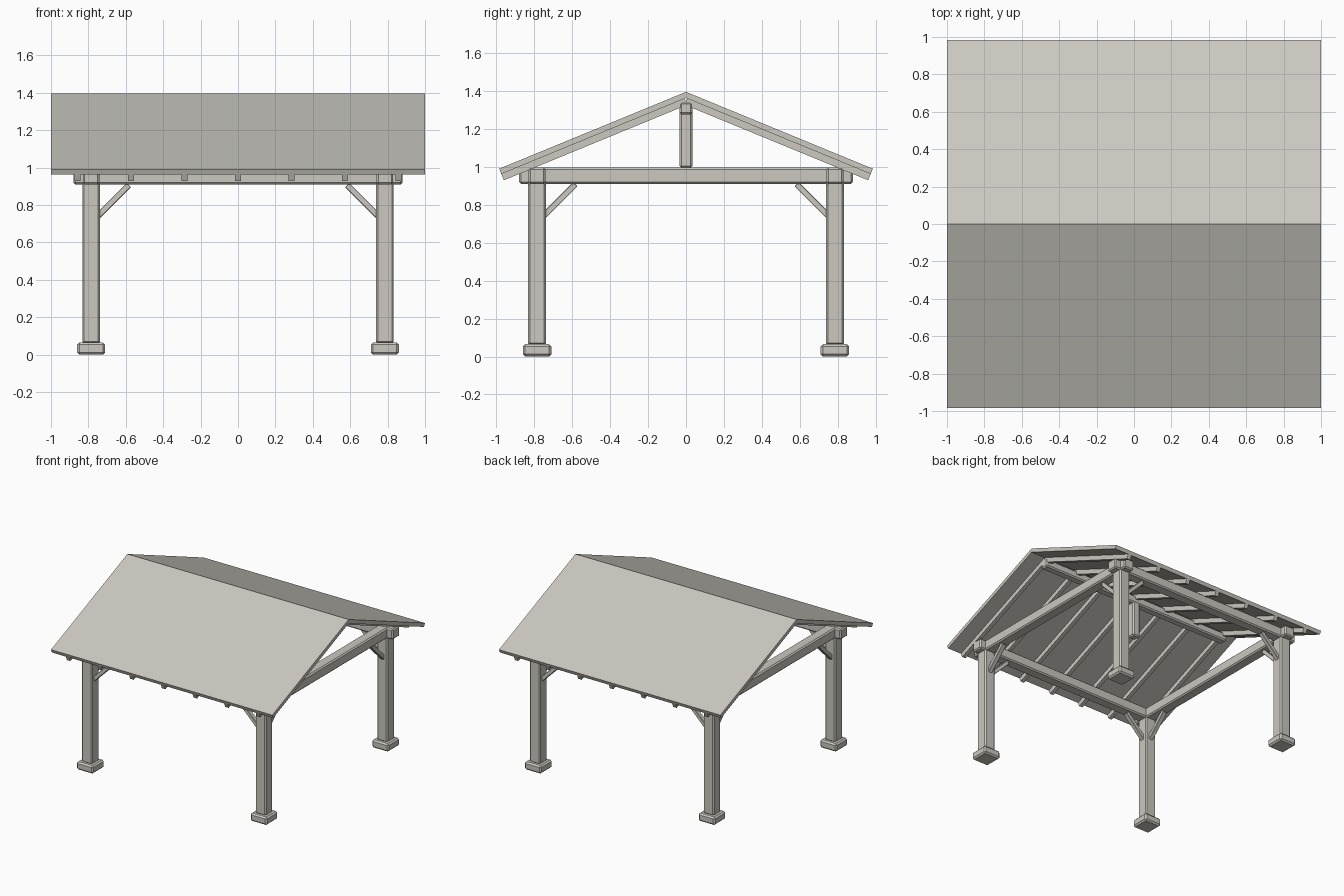
import bpy, math
from mathutils import Vector

if "Cube" in bpy.data.objects:
    bpy.data.objects.remove(bpy.data.objects["Cube"])

mat = bpy.data.materials.new("weathered_grey")
mat.diffuse_color = (0.60, 0.58, 0.53, 1)
mat.use_nodes = True
mat.node_tree.nodes["Principled BSDF"].inputs["Base Color"].default_value = mat.diffuse_color


def mesh_object(name, verts, faces):
    me = bpy.data.meshes.new(name)
    me.from_pydata(verts, [], faces)
    me.materials.append(mat)
    ob = bpy.data.objects.new(name, me)
    bpy.context.collection.objects.link(ob)
    return ob


def box(name, centre, size, bevel=0.0, rot=(0, 0, 0)):
    v = [(x * size[0] / 2, y * size[1] / 2, z * size[2] / 2)
         for x in (-1, 1) for y in (-1, 1) for z in (-1, 1)]
    f = [(0, 1, 3, 2), (4, 6, 7, 5), (0, 4, 5, 1),
         (2, 3, 7, 6), (0, 2, 6, 4), (1, 5, 7, 3)]
    ob = mesh_object(name, v, f)
    ob.location = centre
    ob.rotation_euler = rot
    if bevel:
        m = ob.modifiers.new("bevel", 'BEVEL')
        m.width = bevel
        m.segments = 1
    return ob


P = 0.785                      # post offset from the centre
RIDGE, HALF, EAVE = 1.395, 0.985, 0.990
slope = math.atan2(RIDGE - EAVE, HALF)
length = math.hypot(RIDGE - EAVE, HALF)

# posts, footings and corner braces
for sx in (-1, 1):
    for sy in (-1, 1):
        box("footing", (sx * P, sy * P, 0.0325), (0.15, 0.15, 0.065), 0.012)
        box("post", (sx * P, sy * P, 0.49), (0.095, 0.095, 0.86), 0.01)
        box("brace_x", (sx * 0.67, sy * P, 0.821), (0.245, 0.035, 0.032), 0.003,
            (0, sx * math.radians(45), 0))
        box("brace_y", (sx * P, sy * 0.67, 0.821), (0.035, 0.245, 0.032), 0.003,
            (-sy * math.radians(45), 0, 0))

# perimeter beams crossing over the posts
for s in (-1, 1):
    box("long_beam", (0, s * P, 0.953), (1.76, 0.09, 0.085), 0.01)
    box("cross_beam", (s * P, 0, 0.953), (0.09, 1.76, 0.085), 0.01)

# ridge beam and king post
box("ridge_beam", (0, 0, 1.3075), (1.76, 0.068, 0.065), 0.01)
box("king_post", (0, 0, 1.15), (0.066, 0.066, 0.31), 0.01)

# rafters under both slopes
depth = 0.03 + 0.018           # roof thickness plus half a rafter
for s in (-1, 1):
    along = Vector((0, s * math.cos(slope), -math.sin(slope)))
    inward = Vector((0, -s * math.sin(slope), -math.cos(slope)))
    start = 0.02
    mid = Vector((0, 0, RIDGE)) + along * (start + length) / 2 + inward * depth
    for i in range(-3, 4):
        box("rafter", mid + Vector((i * 0.286, 0, 0)),
            (0.032, length - start, 0.036), 0, (-s * slope, 0, 0))

# roof: gable chevron profile run along x
T = 0.03
ey, ez = HALF - T * math.sin(slope), EAVE - T * math.cos(slope)
prof = [(0, RIDGE), (HALF, EAVE), (ey, ez), (0, RIDGE - T / math.cos(slope)),
        (-ey, ez), (-HALF, EAVE)]
verts = [(x, y, z) for x in (-1, 1) for y, z in prof]
faces = [(i, (i + 1) % 6, (i + 1) % 6 + 6, i + 6) for i in range(6)]
faces += [(3, 2, 1, 0), (5, 4, 3, 0), (6, 7, 8, 9), (6, 9, 10, 11)]
roof = mesh_object("roof", verts, faces)

# consistent outward normals for the roof
import bmesh
bm = bmesh.new()
bm.from_mesh(roof.data)
bmesh.ops.recalc_face_normals(bm, faces=bm.faces)
bm.to_mesh(roof.data)
bm.free()
